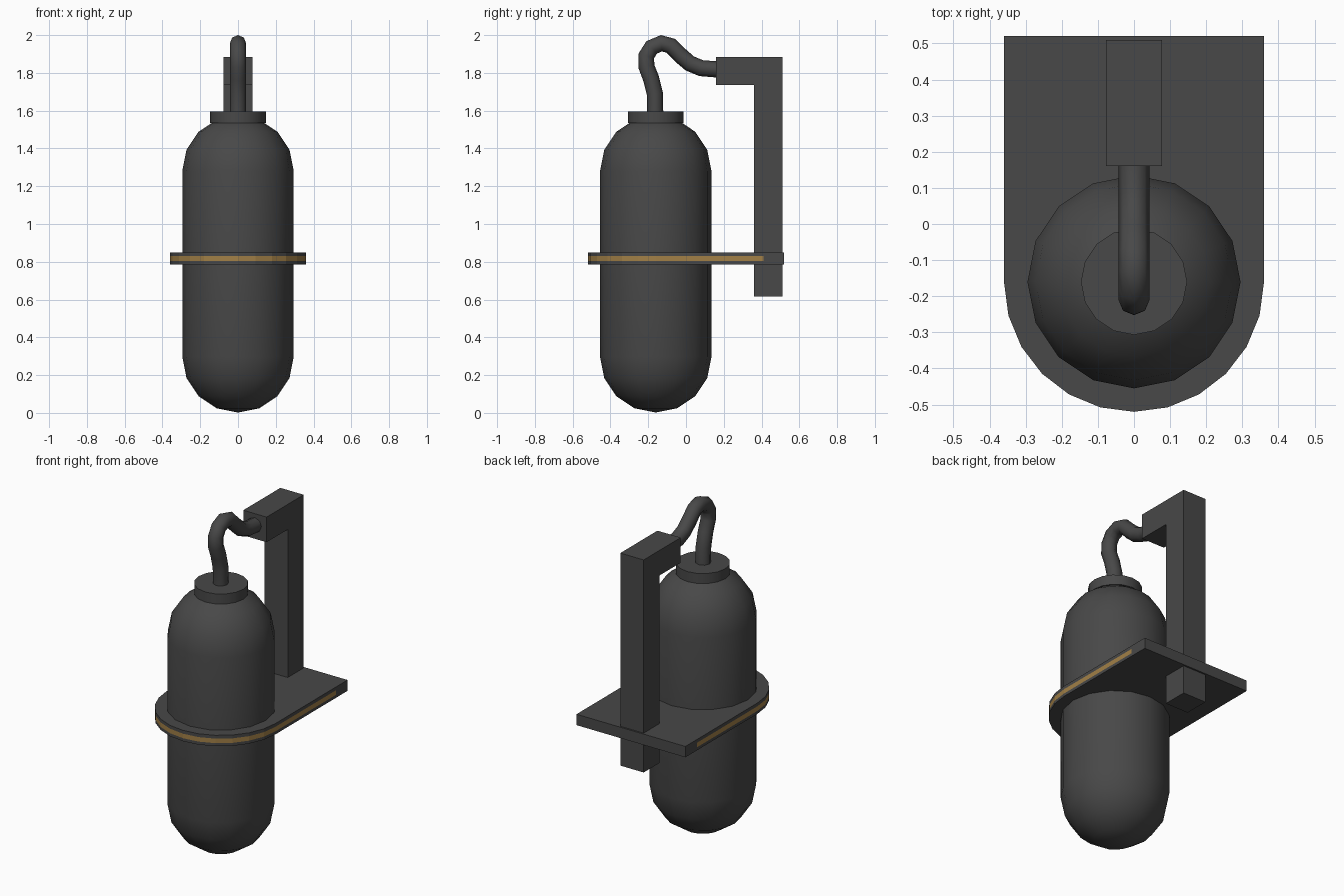
import bpy, bmesh, math

if "Cube" in bpy.data.objects:
    bpy.data.objects.remove(bpy.data.objects["Cube"])


def material(name, rgb):
    m = bpy.data.materials.new(name)
    m.diffuse_color = (*rgb, 1)
    m.use_nodes = True
    m.node_tree.nodes["Principled BSDF"].inputs["Base Color"].default_value = m.diffuse_color
    return m


GREY = material("dark_grey", (0.065, 0.065, 0.065))
GOLD = material("dull_gold", (0.36, 0.215, 0.062))
CY = -0.16  # y of the canister axis


def finish(name, bm, mats, smooth=False):
    bmesh.ops.recalc_face_normals(bm, faces=bm.faces)
    me = bpy.data.meshes.new(name)
    bm.to_mesh(me)
    bm.free()
    for m in mats:
        me.materials.append(m)
    ob = bpy.data.objects.new(name, me)
    bpy.context.collection.objects.link(ob)
    if smooth:
        bpy.ops.object.select_all(action='DESELECT')
        ob.select_set(True)
        bpy.context.view_layer.objects.active = ob
        bpy.ops.object.shade_smooth_by_angle(angle=math.radians(35))
    return ob


def lathe(name, profile, n=16):
    # revolve (radius, z) points around the canister axis
    bm = bmesh.new()
    vs = [bm.verts.new((r, CY, z)) for r, z in profile]
    es = [bm.edges.new(p) for p in zip(vs, vs[1:])]
    bmesh.ops.spin(bm, geom=vs + es, cent=(0, CY, 0), axis=(0, 0, 1),
                   angle=math.tau, steps=n, use_duplicate=False)
    bmesh.ops.remove_doubles(bm, verts=bm.verts, dist=1e-4)
    return finish(name, bm, [GREY], True)


# Canister: capsule with rounded ends
R, Z0, Z1 = 0.295, 0.297, 1.28
q = [math.radians(22.5 * i) for i in range(5)]
dome = [(R * math.sin(a), R * math.cos(a)) for a in q]
lathe("canister", [(r, Z0 - h) for r, h in dome]
      + [(r, Z1 + h) for r, h in reversed(dome)])

# Cap on top of the canister
lathe("cap", [(0, 1.535), (0.147, 1.535), (0.147, 1.595), (0, 1.595)])

# Shelf plate with rounded front, gold band cut into its rim
outline = [(0.36, 0.52), (0.36, 0.41)]
outline = [(-x, y) for x, y in reversed(outline)][::-1] + [
    (-0.36 * math.cos(math.radians(15 * i)), CY - 0.36 * math.sin(math.radians(15 * i)))
    for i in range(13)] + outline[::-1]
bm = bmesh.new()
rings = [[bm.verts.new((x, y, z)) for x, y in outline]
         for z in (0.785, 0.803, 0.83, 0.85)]
n = len(outline)
for level, (a, b) in enumerate(zip(rings, rings[1:])):
    for i in range(n):
        j = (i + 1) % n
        f = bm.faces.new((a[i], a[j], b[j], b[i]))
        if level == 1 and f.calc_center_median().y < 0.4:
            f.material_index = 1
bm.faces.new(rings[0])
bm.faces.new(rings[-1])
finish("shelf_plate", bm, [GREY, GOLD])

# Rear post with forward arm: L profile extruded across x
bm = bmesh.new()
ell = [(0.36, 0.615), (0.51, 0.615), (0.51, 1.885),
       (0.16, 1.885), (0.16, 1.735), (0.36, 1.735)]
face = bm.faces.new([bm.verts.new((-0.077, y, z)) for y, z in ell])
ext = bmesh.ops.extrude_face_region(bm, geom=[face], use_keep_orig=True)
bmesh.ops.translate(bm, vec=(0.154, 0, 0),
                    verts=[g for g in ext["geom"] if isinstance(g, bmesh.types.BMVert)])
finish("post_and_arm", bm, [GREY])

# Hose from cap to arm
path = [(-0.163, 1.58), (-0.165, 1.69), (-0.185, 1.77), (-0.21, 1.835),
        (-0.21, 1.89), (-0.182, 1.935), (-0.13, 1.957), (-0.08, 1.943),
        (-0.03, 1.893), (0.02, 1.85), (0.08, 1.825), (0.17, 1.818)]
cu = bpy.data.curves.new("hose", 'CURVE')
cu.dimensions = '3D'
cu.bevel_depth = 0.043
cu.bevel_resolution = 2
cu.use_fill_caps = True
sp = cu.splines.new('POLY')
sp.points.add(len(path) - 1)
for p, (y, z) in zip(sp.points, path):
    p.co = (0, y, z, 1)
sp.use_smooth = True
cu.materials.append(GREY)
hose = bpy.data.objects.new("hose", cu)
bpy.context.collection.objects.link(hose)
